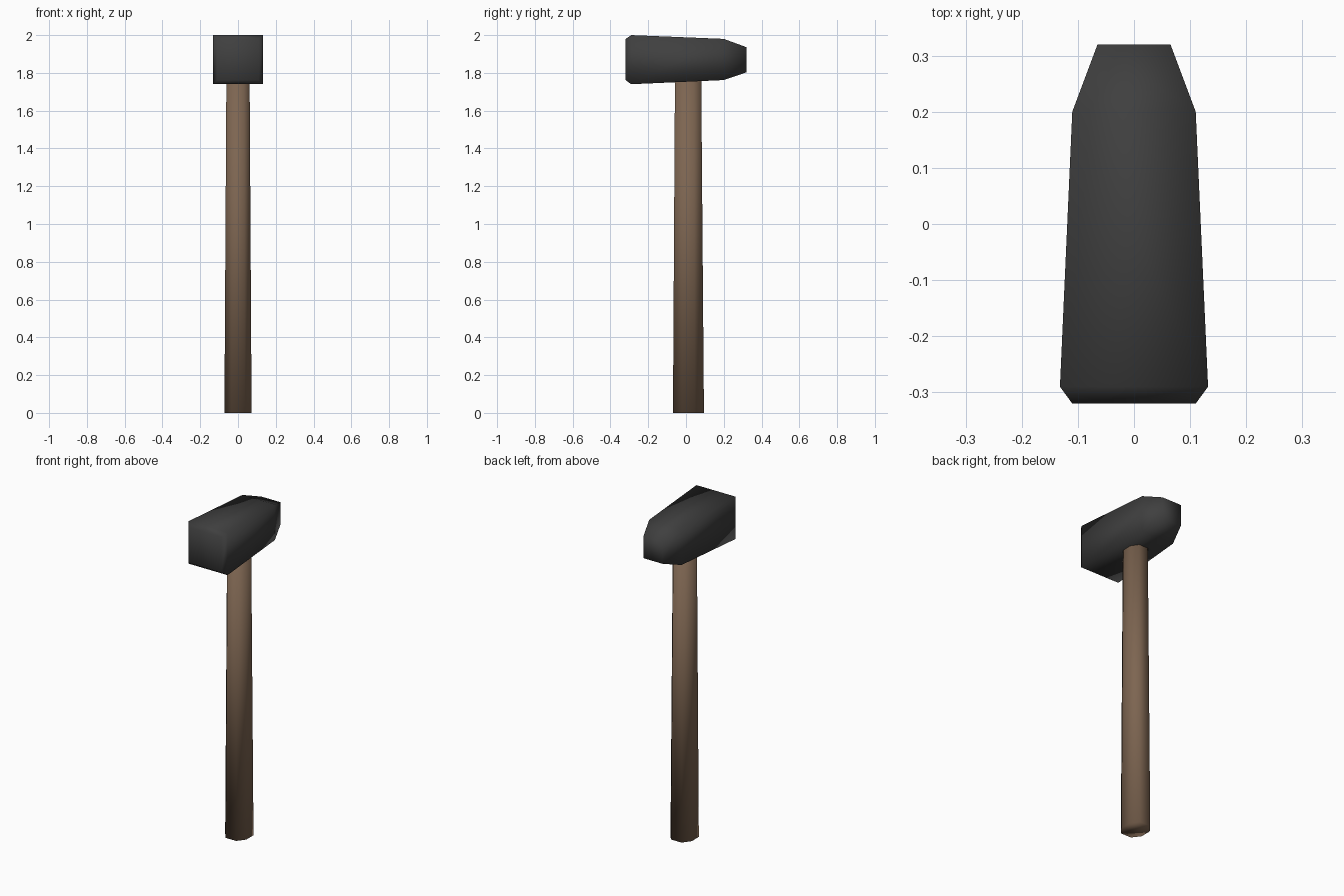
import bpy, bmesh

if "Cube" in bpy.data.objects:
    bpy.data.objects.remove(bpy.data.objects["Cube"])


def material(name, rgb):
    m = bpy.data.materials.new(name)
    m.diffuse_color = (*rgb, 1)
    m.use_nodes = True
    m.node_tree.nodes["Principled BSDF"].inputs["Base Color"].default_value = m.diffuse_color
    return m


def loft(name, rings, mat):
    """Skin a closed solid through rings of equal point count."""
    bm = bmesh.new()
    loops = [[bm.verts.new(p) for p in ring] for ring in rings]
    n = len(loops[0])
    for a, b in zip(loops, loops[1:]):
        for i in range(n):
            j = (i + 1) % n
            bm.faces.new((a[i], a[j], b[j], b[i]))
    bm.faces.new(loops[0])
    bm.faces.new(loops[-1])
    bmesh.ops.recalc_face_normals(bm, faces=bm.faces)
    for f in bm.faces:
        f.smooth = True
    me = bpy.data.meshes.new(name)
    bm.to_mesh(me)
    bm.free()
    me.materials.append(mat)
    ob = bpy.data.objects.new(name, me)
    bpy.context.collection.objects.link(ob)
    return ob


iron = material("dark iron", (0.05, 0.05, 0.05))
wood = material("brown wood", (0.205, 0.13, 0.082))

# Head: square sections along y (y, half width, bottom, top)
sections = [(-0.32, 0.11, 1.762, 1.98), (-0.29, 0.132, 1.74, 2.0),
            (0.20, 0.11, 1.762, 1.98), (0.32, 0.065, 1.803, 1.936)]
loft("hammer_head",
     [[(-w, y, lo), (w, y, lo), (w, y, hi), (-w, y, hi)] for y, w, lo, hi in sections],
     iron)


# Handle: eight-sided section, slightly tapered towards the head
def octagon(z, hx, hy, cy):
    a, b = hx * 0.5, hy * 0.42
    pts = [(a, -hy), (hx, -b), (hx, b), (a, hy), (-a, hy), (-hx, b), (-hx, -b), (-a, -hy)]
    return [(x, y + cy, z) for x, y in pts]


loft("handle", [octagon(0, 0.072, 0.082, 0.013), octagon(1.85, 0.061, 0.069, 0.011)], wood)
